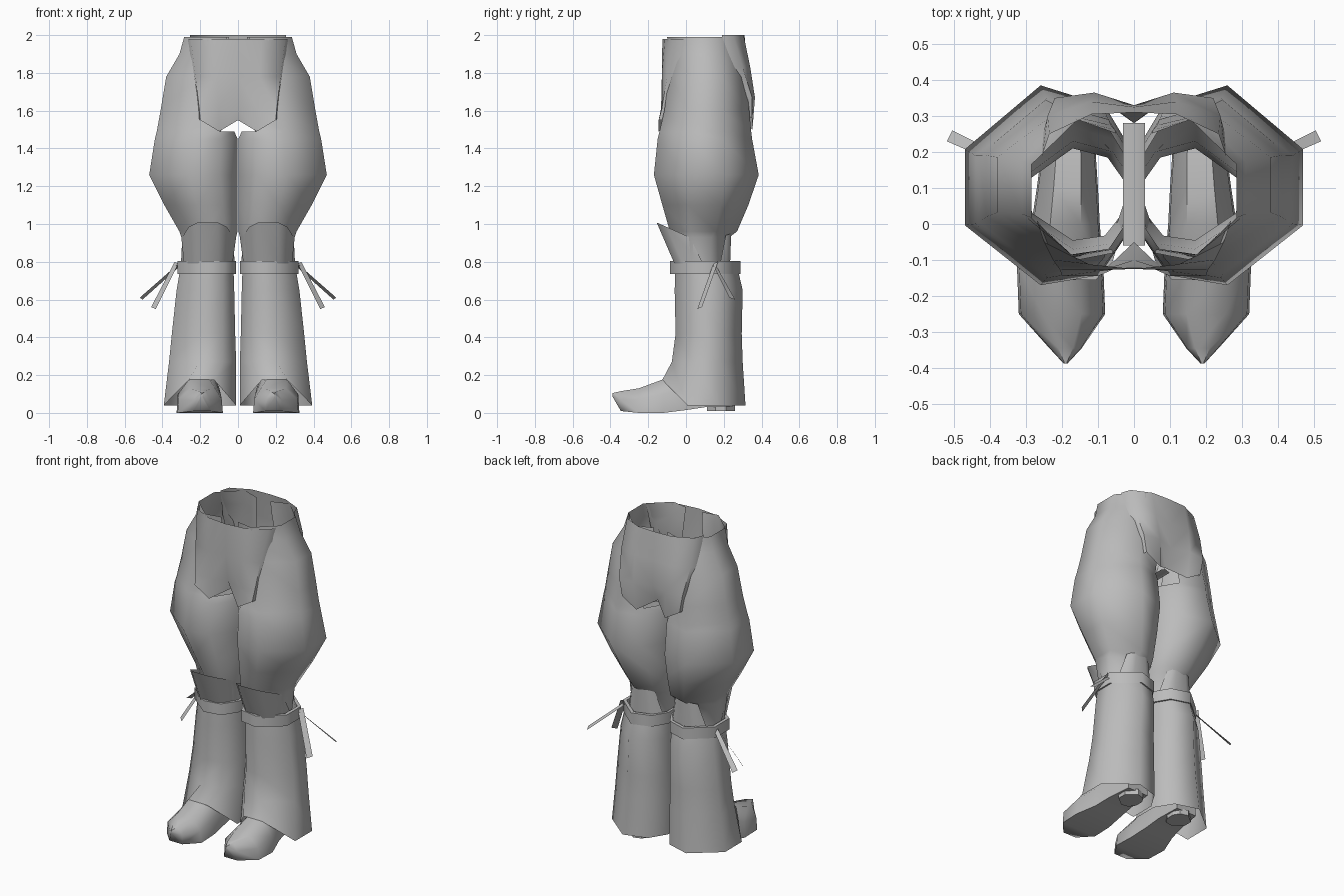
import bpy
import bmesh
from math import radians

cube = bpy.data.objects.get("Cube")
if cube:
    bpy.data.objects.remove(cube)

grey = (.5, .5, .5, 1)
cloth = bpy.data.materials.new("plain grey")
cloth.use_nodes = True
cloth.diffuse_color = grey
cloth.node_tree.nodes["Principled BSDF"].inputs["Base Color"].default_value = grey

# Octagon as (across, depth) fractions, from front middle round the outside
OCTAGON = [(.55, 0), (1, .3), (1, .68), (.55, 1), (.17, .9), (0, .66), (0, .3), (.2, .05)]


def lerp(start, end, factor):
    return start + (end - start) * factor


def ring(z, x_in, x_out, y_front, y_back):
    return [(lerp(x_in, x_out, u), lerp(y_front, y_back, v), z) for u, v in OCTAGON]


def surface(name, rows, closed=False, open_faces=lambda row, column: False, caps=False, angle=80):
    """Skin rows of points with quads, then mirror the part to the other side."""
    bm = bmesh.new()
    grid = [[bm.verts.new(point) for point in row] for row in rows]
    count = len(rows[0])
    for r, (upper, lower) in enumerate(zip(grid, grid[1:])):
        for c in range(count if closed else count - 1):
            if not open_faces(r, c):
                n = (c + 1) % count
                bm.faces.new((upper[c], lower[c], lower[n], upper[n]))
    loose = [vert for vert in bm.verts if not vert.link_faces]
    bmesh.ops.delete(bm, geom=loose, context='VERTS')
    if caps:
        bm.faces.new(grid[0])
        bm.faces.new(grid[-1])
        bmesh.ops.recalc_face_normals(bm, faces=bm.faces)
    bmesh.ops.remove_doubles(bm, verts=bm.verts, dist=.0005)
    mesh = bpy.data.meshes.new(name)
    bm.to_mesh(mesh)
    bm.free()
    mesh.materials.append(cloth)
    obj = bpy.data.objects.new(name, mesh)
    bpy.context.collection.objects.link(obj)
    obj.modifiers.new("mirror", 'MIRROR')
    bpy.ops.object.select_all(action='DESELECT')
    obj.select_set(True)
    bpy.context.view_layer.objects.active = obj
    bpy.ops.object.shade_smooth_by_angle(angle=radians(angle))


# Baggy trouser legs, open on the inside above the crotch, gathered at the knee
legs = [ring(*section) for section in (
    (1.99, 0, .285, -.1, .29), (1.9, 0, .31, -.09, .3), (1.78, 0, .38, -.09, .315),
    (1.6, 0, .41, -.115, .335), (1.49, .02, .43, -.14, .345), (1.45, .002, .44, -.15, .35),
    (1.26, .002, .47, -.17, .385), (1.1, .002, .39, -.125, .33), (.96, .003, .31, -.085, .27),
    (.93, .01, .3, -.07, .23), (.78, .03, .285, -.045, .21))]
surface("trouser_legs", legs, True, open_faces=lambda row, column: row < 4 and column in (4, 5, 6))


# Front and back seat panels, their sides tucked into the legs
def panel_row(z, width, y_middle, y_half, y_edge, lift=0):
    return [(0, y_middle, z + lift), (width / 2, y_half, z),
            (width, y_edge, z + lift), (width + .02, lerp(y_edge, .1, .4), z + lift)]


surface("front_panel", [
    panel_row(1.98, .25, -.125, -.112, -.05), panel_row(1.78, .225, -.12, -.128, -.1),
    panel_row(1.61, .205, -.1, -.132, -.128), panel_row(1.49, .2, -.05, -.145, -.145, .06)],
    angle=55)
surface("back_panel", [
    panel_row(1.5, .2, .28, .352, .35, .06), panel_row(1.67, .22, .33, .365, .35),
    panel_row(1.83, .24, .325, .34, .3), panel_row(2, .235, .31, .305, .25)],
    angle=55)

# Narrow strip through the crotch
surface("crotch_strip", [[(0, y, 1.55), (.03, y, 1.54)] for y in (-.06, .1, .28)])

# Boot shafts with a hem arched up over the foot
shafts = [ring(*section) for section in (
    (.8, .025, .3, -.055, .265), (.65, .02, .325, -.06, .3), (.42, .015, .35, -.055, .295),
    (.27, .01, .365, -.075, .3), (.04, .01, .393, -.125, .315))]
for front in (0, -1):
    x, y, z = shafts[-1][front]
    shafts[-1][front] = (x + .04, -.125, .175)
surface("boot_shafts", shafts, True)


# Flared flaps before and behind each knee; the sides fall away from the middle
def flap_row(middle, half, y_middle, y_side, z_middle, z_side):
    return [(middle + half * t, lerp(y_middle, y_side, t ** 4), lerp(z_middle, z_side, t ** 4))
            for t in (-1, -.75, -.4, .4, .75, 1)]


surface("knee_flaps", [flap_row(.16, .135, -.16, .02, 1.01, .93),
                       flap_row(.16, .142, -.065, .09, .79, .79)])
surface("rear_knee_flaps", [flap_row(.15, -.08, .24, .21, .95, .94),
                            flap_row(.15, -.12, .235, .18, .79, .79)])

# Straps below the knee
strap = [ring(z, .01, .32, -.085, .288) for z in (.805, .735)]
inner = [ring(z, .025, .3, -.06, .265) for z in (.735, .805)]
surface("knee_straps", strap + inner + strap[:1], True, angle=60)

# Loose strap ends hanging at the outside
surface("front_strap_ends", [
    [(.315, .145, .79), (.335, .17, .8)], [(.435, .06, .55), (.46, .085, .56)]])
surface("rear_strap_ends", [
    [(.315, .165, .77), (.315, .14, .79)], [(.505, .26, .6), (.52, .23, .61)]])


# Pointed shoes, skinned from toe to heel
def shoe_slice(y, middle, half, bottom, top):
    middle_height = lerp(bottom, top, .55)
    outline = [(-1, bottom), (-.95, middle_height), (-.45, top),
               (.45, top), (.95, middle_height), (1, bottom)]
    return [(middle + half * t, y, z) for t, z in outline]


shoes = [shoe_slice(*section) for section in (
    (-.388, .19, .005, .085, .105), (-.345, .19, .045, .01, .115), (-.25, .2, .12, 0, .13),
    (-.12, .205, .12, 0, .178), (0, .19, .095, .015, .23),
    (.1, .185, .085, .03, .24), (.25, .18, .07, .035, .2))]
surface("shoes", shoes, True, caps=True, angle=60)

# Low heels
heels = [ring(z, .115, .245, .11, .26) for z in (.045, .01)]
surface("shoe_heels", heels, True, caps=True, angle=30)
